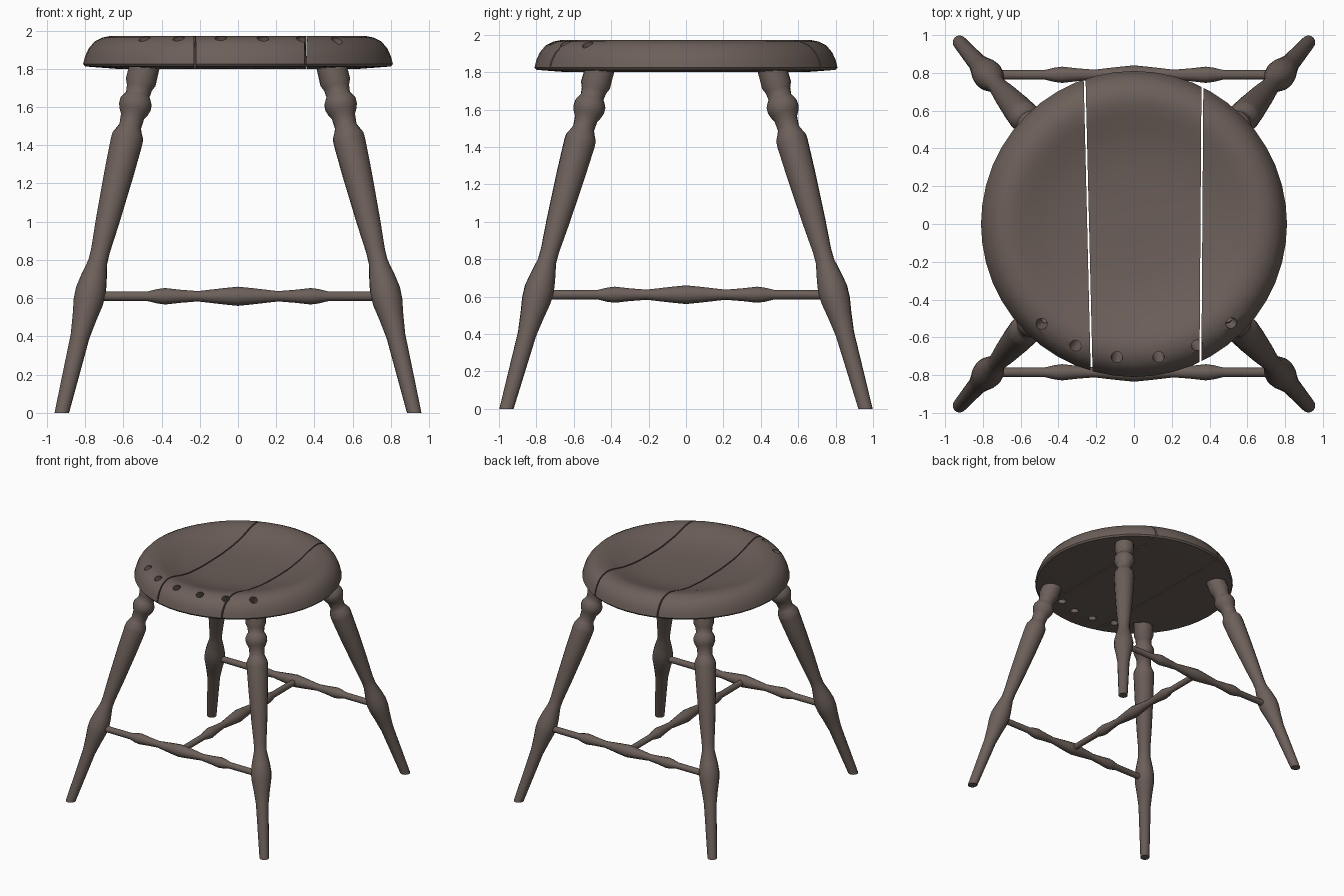
import bpy, bmesh, math
from mathutils import Vector, Matrix

cube = bpy.data.objects.get("Cube")
if cube:
    bpy.data.objects.remove(cube, do_unlink=True)

wood = bpy.data.materials.new("grey_brown_wood")
wood.use_nodes = True
colour = (0.15, 0.115, 0.1, 1)
wood.diffuse_color = colour
bsdf = next(n for n in wood.node_tree.nodes if n.type == 'BSDF_PRINCIPLED')
bsdf.inputs["Base Color"].default_value = colour
bsdf.inputs["Roughness"].default_value = 0.7


def add_object(name, bm):
    bmesh.ops.recalc_face_normals(bm, faces=bm.faces)
    mesh = bpy.data.meshes.new(name)
    bm.to_mesh(mesh)
    bm.free()
    mesh.materials.append(wood)
    obj = bpy.data.objects.new(name, mesh)
    bpy.context.collection.objects.link(obj)
    return obj


def turned(name, start, end, profile, sides=16, floor=False):
    """Turned piece from start to end; profile holds (fraction along, radius)."""
    start, end = Vector(start), Vector(end)
    rot = (end - start).to_track_quat('Z', 'Y').to_matrix()
    bm = bmesh.new()
    rings = []
    for t, r in profile:
        centre = start.lerp(end, t)
        ring = []
        for i in range(sides):
            a = math.tau * i / sides
            ring.append(bm.verts.new(centre + rot @ Vector((r * math.cos(a), r * math.sin(a), 0))))
        rings.append(ring)
    for low, high in zip(rings, rings[1:]):
        for i in range(sides):
            j = (i + 1) % sides
            bm.faces.new((low[i], low[j], high[j], high[i]))
    bm.faces.new(rings[0][::-1])
    bm.faces.new(rings[-1])
    if floor:
        # Cut the foot level with the ground
        cut = bmesh.ops.bisect_plane(bm, geom=bm.verts[:] + bm.edges[:] + bm.faces[:],
                                     plane_co=(0, 0, 0), plane_no=(0, 0, -1), clear_outer=True)
        edges = [e for e in cut["geom_cut"] if isinstance(e, bmesh.types.BMEdge)]
        bmesh.ops.edgeloop_fill(bm, edges=edges)
    return add_object(name, bm)


# Dished round seat
seat_profile = [(0.12, 1.885), (0.28, 1.89), (0.40, 1.904), (0.50, 1.928), (0.58, 1.955),
                (0.63, 1.968), (0.67, 1.971), (0.71, 1.963), (0.75, 1.943), (0.782, 1.905),
                (0.80, 1.865), (0.81, 1.825), (0.80, 1.812), (0.64, 1.8)]
seat = turned("seat", (0, 0, 0), (0, 0, 1), [(z, r) for r, z in seat_profile], 48)

# Cutters: slanted spindle holes along the front, and the two plank seams
cutters = []
for x, y in [(-0.49, -0.53), (-0.31, -0.645), (-0.09, -0.705),
             (0.13, -0.705), (0.335, -0.645), (0.52, -0.53)]:
    cutters.append(turned("hole_cutter", (x * 0.8, y * 0.84, 1.74), (x * 1.04, y * 1.03, 2.0),
                          [(0, 0.031), (1, 0.031)], 12))
for x, angle in [(-0.243, 0.024), (0.357, -0.007)]:
    bm = bmesh.new()
    place = (Matrix.Translation((x, 0, 1.9)) @ Matrix.Rotation(angle, 4, 'Z')
             @ Matrix.Diagonal((0.01, 2, 0.6, 1)))
    bmesh.ops.create_cube(bm, size=1, matrix=place)
    cutters.append(add_object("seam_cutter", bm))

bpy.ops.object.select_all(action='DESELECT')
bpy.context.view_layer.objects.active = seat
seat.select_set(True)
for cutter in cutters:
    cutter.hide_render = True
    mod = seat.modifiers.new("cut", 'BOOLEAN')
    mod.operation = 'DIFFERENCE'
    mod.solver = 'EXACT'
    mod.object = cutter
    bpy.ops.object.modifier_apply(modifier=mod.name)
    bpy.data.objects.remove(cutter, do_unlink=True)

# Split the seat into its three planks
bpy.ops.object.mode_set(mode='EDIT')
bpy.ops.mesh.select_all(action='SELECT')
bpy.ops.mesh.separate(type='LOOSE')
bpy.ops.object.mode_set(mode='OBJECT')
planks = list(bpy.context.selected_objects)
planks.sort(key=lambda o: sum(v.co.x for v in o.data.vertices) / len(o.data.vertices))
for plank, name in zip(planks, ("seat_plank_right", "seat_plank_middle", "seat_plank_left")):
    plank.name = name

# Splayed turned legs, profile given by height
leg_profile = [(-0.08, 0.033), (0, 0.037), (0.4, 0.05), (0.5, 0.064), (0.58, 0.078), (0.64, 0.08),
               (0.7, 0.07), (0.79, 0.05), (0.85, 0.05), (1.0, 0.062), (1.25, 0.077),
               (1.42, 0.084), (1.45, 0.082), (1.485, 0.064), (1.5, 0.058), (1.55, 0.062),
               (1.575, 0.076), (1.6, 0.085), (1.63, 0.084), (1.655, 0.07), (1.665, 0.063),
               (1.7, 0.067), (1.73, 0.08), (1.86, 0.078)]
leg_line = [(z / 1.8, r) for z, r in leg_profile]
parts = list(planks)
for sx, side in ((1, "left"), (-1, "right")):
    for sy, end in ((-1, "front"), (1, "back")):
        parts.append(turned(f"{end}_{side}_leg", (sx * 0.922, sy * 0.96, 0),
                            (sx * 0.492, sy * 0.465, 1.8), leg_line, 16, True))

# Turned stretchers: front, back and the cross bar joining them
half = [(0, 0.05), (0.08, 0.042), (0.21, 0.027), (0.3, 0.034), (0.38, 0.043),
        (0.42, 0.038), (0.47, 0.026), (0.78, 0.025)]
full = [(-d, r) for d, r in half[:0:-1]] + half
bar = [((d + 0.78) / 1.56, r) for d, r in full]
for name, a, b in (("front_stretcher", (-0.78, -0.785, 0.61), (0.78, -0.785, 0.61)),
                   ("back_stretcher", (-0.78, 0.79, 0.61), (0.78, 0.79, 0.61)),
                   ("cross_stretcher", (0, -0.78, 0.61), (0, 0.78, 0.61))):
    parts.append(turned(name, a, b, bar, 12))

# Smooth shading with crisp edges
bpy.ops.object.select_all(action='DESELECT')
for part in parts:
    part.select_set(True)
bpy.context.view_layer.objects.active = parts[0]
bpy.ops.object.shade_smooth_by_angle(angle=math.radians(40))
